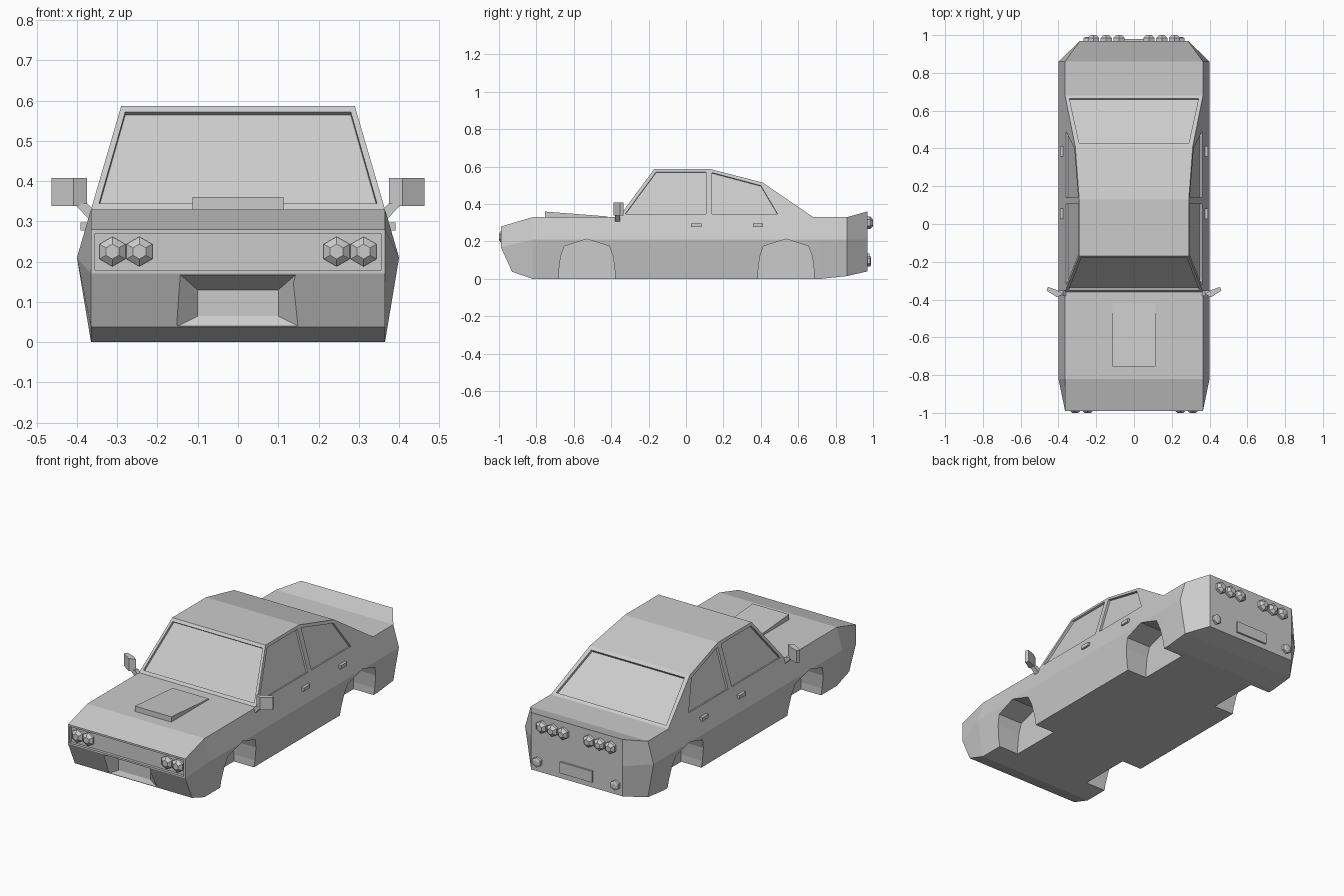
import bpy, bmesh, math
from mathutils import Vector

if "Cube" in bpy.data.objects:
    bpy.data.objects.remove(bpy.data.objects["Cube"])


def loft(name, rings, split=False):
    """Skin equal-length rings of points and cap both ends."""
    bm = bmesh.new()
    vs = [[bm.verts.new(p) for p in r] for r in rings]
    n = len(rings[0])
    for a, b in zip(vs, vs[1:]):
        for i in range(n):
            j = (i + 1) % n
            bm.faces.new((a[i], a[j], b[j], b[i]))
    for r in (vs[0], vs[-1]):
        if split:
            for i in range(n // 2 - 1):
                bm.faces.new((r[i], r[i + 1], r[n - 2 - i], r[n - 1 - i]))
        else:
            bm.faces.new(r)
    bmesh.ops.recalc_face_normals(bm, faces=bm.faces)
    me = bpy.data.meshes.new(name)
    bm.to_mesh(me)
    bm.free()
    ob = bpy.data.objects.new(name, me)
    bpy.context.collection.objects.link(ob)
    return ob


def cut(target, cutter):
    """Subtract the cutter and remove it."""
    mod = target.modifiers.new("cut", 'BOOLEAN')
    mod.operation, mod.solver, mod.object = 'DIFFERENCE', 'EXACT', cutter
    bpy.context.view_layer.update()
    deps = bpy.context.evaluated_depsgraph_get()
    me = bpy.data.meshes.new_from_object(target.evaluated_get(deps))
    target.modifiers.clear()
    target.data = me
    bpy.data.objects.remove(cutter)


def recess(target, pts, depth):
    """Sink a flat panel into an outer surface."""
    pts = [Vector(p) for p in pts]
    n = (pts[1] - pts[0]).cross(pts[2] - pts[0]).normalized()
    mid = sum(pts, Vector()) / len(pts)
    if n.dot(mid - Vector((0, 0, 0.2))) < 0:
        n = -n
    cut(target, loft("cutter", [[p + n * 0.03 for p in pts], [p - n * depth for p in pts]]))


def box(name, x0, x1, y0, y1, z0, z1):
    return loft(name, [[(x0, y0, z), (x1, y0, z), (x1, y1, z), (x0, y1, z)] for z in (z0, z1)])


def lamp(name, x, z, r, ys):
    """Six-sided faceted lamp along y."""
    rings = []
    for y, k in zip(ys, (1, 1, 0.5)):
        rings.append([(x + r * k * math.sin(i * math.pi / 3), y,
                       z + r * k * math.cos(i * math.pi / 3)) for i in range(6)])
    return loft(name, rings)


# Lower body: stations of (half width, y, z) for sill, waist and top edge
stations = [
    [(0.365, -0.93, 0.038), (0.365, -0.99, 0.17), (0.365, -0.99, 0.28)],
    [(0.365, -0.82, 0.0), (0.40, -0.82, 0.21), (0.365, -0.82, 0.33)],
    [(0.365, 0.72, 0.0), (0.40, 0.72, 0.21), (0.365, 0.72, 0.33)],
    [(0.365, 0.86, 0.015), (0.40, 0.86, 0.21), (0.365, 0.86, 0.33)],
    [(0.285, 0.97, 0.04), (0.285, 0.97, 0.21), (0.285, 0.97, 0.36)],
]
body = loft("body", [[(-w, y, z) for w, y, z in s] + [(w, y, z) for w, y, z in reversed(s)]
                     for s in stations], split=True)

# Wheel arches
arch = [(-0.15, -0.05), (-0.15, 0.04), (-0.14, 0.12), (-0.12, 0.175), (0, 0.213),
        (0.12, 0.175), (0.14, 0.12), (0.15, 0.04), (0.15, -0.05)]
for s in (1, -1):
    for yc in (-0.53, 0.535):
        cut(body, loft("cutter", [[(s * x, yc + y, z) for y, z in arch] for x in (0.24, 0.5)]))

# Grille recess and tapered plate pocket in the front bumper
recess(body, [(-0.355, -0.99, 0.178), (0.355, -0.99, 0.178),
              (0.355, -0.99, 0.27), (-0.355, -0.99, 0.27)], 0.015)
inner = [Vector(p) for p in ((-0.1, -0.92, 0.065), (0.1, -0.92, 0.065),
                             (0.1, -0.92, 0.13), (-0.1, -0.92, 0.13))]
outer = [Vector(p) for p in ((-0.148, -0.931, 0.041), (0.148, -0.931, 0.041),
                             (0.143, -0.988, 0.167), (-0.143, -0.988, 0.167))]
cut(body, loft("cutter", [inner, [a + (b - a) * 1.15 for a, b in zip(inner, outer)]]))


# Cabin with leaning sides
def side_x(z):
    return 0.365 - 0.292 * (z - 0.33)


profile = [(-0.36, 0.33), (-0.17, 0.587), (0.13, 0.587), (0.41, 0.515), (0.68, 0.33)]
cabin = loft("cabin", [[(s * side_x(z), y, z) for y, z in profile] for s in (1, -1)])

# Sunken side windows
for s in (1, -1):
    for win in ([(-0.325, 0.347), (-0.16, 0.571), (0.107, 0.571), (0.107, 0.347)],
                [(0.14, 0.347), (0.14, 0.568), (0.40, 0.499), (0.49, 0.347)]):
        recess(cabin, [(s * side_x(z), y, z) for y, z in win], 0.012)


# Sunken windscreen and rear window
def screen(y0, z0, w0, y1, z1, w1):
    recess(cabin, [(-w0, y0, z0), (w0, y0, z0), (w1, y1, z1), (-w1, y1, z1)], 0.014)


slope = 0.19 / 0.257
screen(-0.36 + slope * 0.015, 0.345, 0.345, -0.36 + slope * 0.242, 0.572, 0.28)
slope = -0.27 / 0.185
screen(0.68 + slope * 0.01, 0.34, 0.342, 0.68 + slope * 0.173, 0.503, 0.29)

# Bonnet scoop wedge
loft("bonnet_scoop", [[(x, -0.755, 0.325), (x, -0.755, 0.36), (x, -0.42, 0.334), (x, -0.42, 0.325)]
                      for x in (-0.113, 0.113)])

# Paired details on both sides
for s in (1, -1):
    for x in (0.245, 0.312):
        lamp("headlight", s * x, 0.225, 0.037, (-0.97, -0.985, -1.0))
    for x in (0.08, 0.147, 0.214):
        lamp("tail_light", s * x, 0.30, 0.034, (0.96, 0.985, 1.0))
    lamp("bumper_lamp", s * 0.243, 0.095, 0.028, (0.96, 0.985, 0.99))
    for y in (0.055, 0.385):
        box("door_handle", s * 0.365, s * 0.391, y - 0.028, y + 0.028, 0.277, 0.297)
    # Door mirror: angled head on a short stem
    head = [(0.375, -0.372), (0.408, -0.388), (0.463, -0.352), (0.455, -0.333), (0.408, -0.35)]
    loft("mirror_head", [[(s * x, y, z) for x, y in head] for z in (0.338, 0.408)])
    loft("mirror_stem", [[(s * 0.355, y, 0.325), (s * 0.365, y, 0.300),
                          (s * 0.408, y, 0.345), (s * 0.375, y, 0.345)] for y in (-0.38, -0.352)])

# Rear number plate
box("rear_plate", -0.1, 0.1, 0.96, 0.98, 0.072, 0.135)
